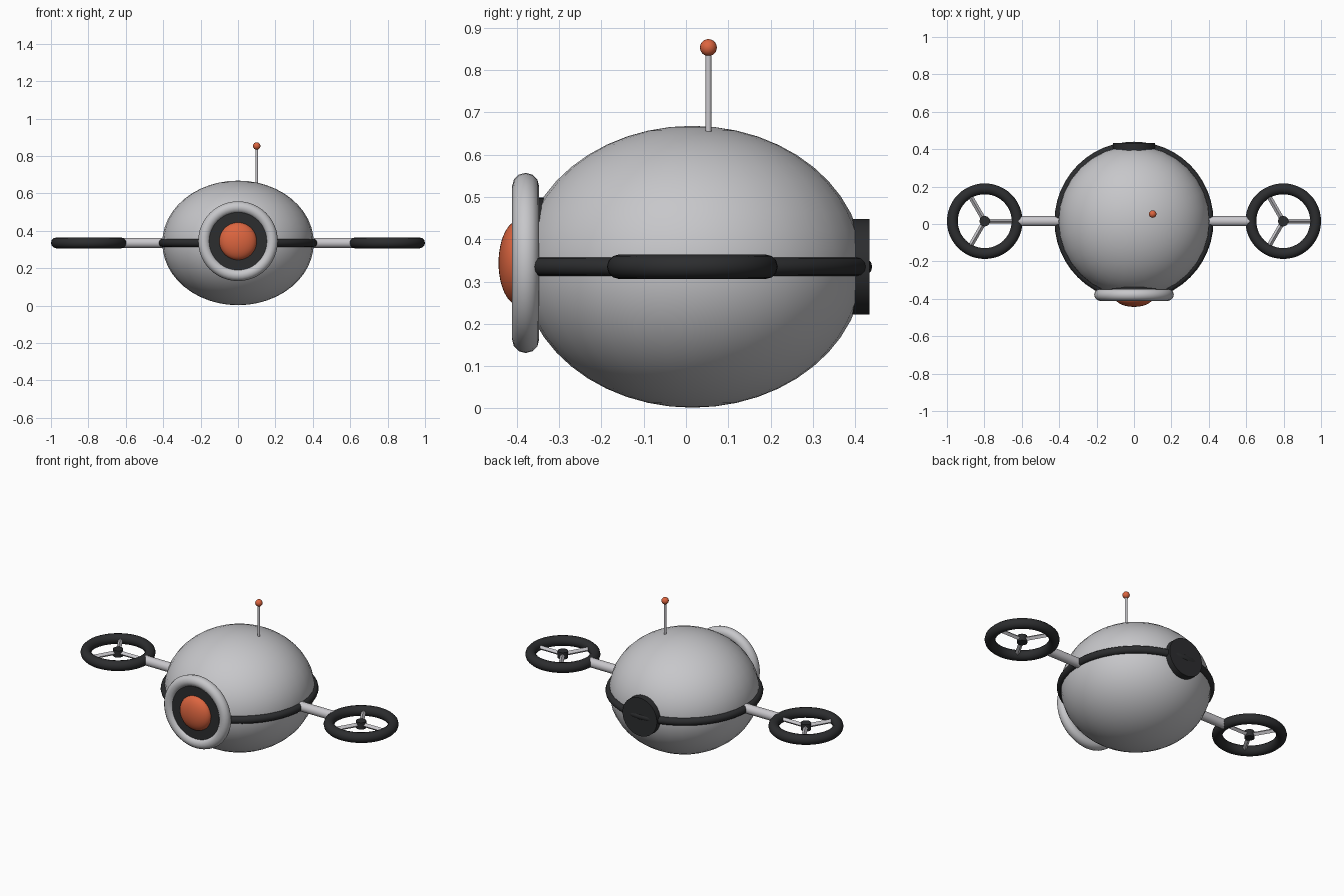
import bpy
from math import cos, sin, radians
from mathutils import Vector

cube = bpy.data.objects.get("Cube")
if cube:
    bpy.data.objects.remove(cube, do_unlink=True)


def material(name, r, g, b):
    m = bpy.data.materials.new(name)
    m.use_nodes = True
    m.diffuse_color = (r, g, b, 1)
    m.node_tree.nodes["Principled BSDF"].inputs["Base Color"].default_value = (r, g, b, 1)
    return m


SHELL = material("light grey shell", 0.57, 0.57, 0.59)
METAL = material("pale metal", 0.58, 0.57, 0.6)
DARK = material("dark rubber", 0.025, 0.026, 0.028)
ORANGE = material("orange glow", 0.72, 0.13, 0.05)

MID_Y, MID_Z, EYE_Z = 0.015, 0.335, 0.344
FACING = (radians(90), 0, 0)


def finish(name, mat, smooth=True):
    ob = bpy.context.object
    ob.name = name
    ob.data.materials.append(mat)
    if smooth:
        bpy.ops.object.shade_smooth_by_angle(angle=radians(40))
    return ob


def ball(name, mat, loc, size, segments=32, rings=24):
    bpy.ops.mesh.primitive_uv_sphere_add(segments=segments, ring_count=rings, radius=1, location=loc)
    bpy.context.object.scale = size
    bpy.ops.object.transform_apply(location=False, rotation=False, scale=True)
    return finish(name, mat)


def ring(name, mat, loc, major, minor, rot=(0, 0, 0), sides=12):
    bpy.ops.mesh.primitive_torus_add(major_radius=major, minor_radius=minor, major_segments=48,
                                     minor_segments=sides, location=loc, rotation=rot)
    return finish(name, mat)


def rod(name, mat, start, end, radius, sides=24):
    a, b = Vector(start), Vector(end)
    bpy.ops.mesh.primitive_cylinder_add(vertices=sides, radius=radius, depth=(b - a).length,
                                        location=(a + b) / 2,
                                        rotation=(b - a).to_track_quat("Z", "Y").to_euler())
    return finish(name, mat, sides > 6)


# Body with its belt
ball("body", SHELL, (0, MID_Y, MID_Z), (0.405, 0.405, 0.333))
ring("belt", DARK, (0, MID_Y, MID_Z), 0.403, 0.022)

# Eye: pale rim, dark socket, orange lens
ring("eye_rim", SHELL, (0, -0.379, EYE_Z), 0.181, 0.032, FACING)
rod("eye_socket", DARK, (0, -0.32, EYE_Z), (0, -0.396, EYE_Z), 0.155, 32)
ball("eye_lens", ORANGE, (0, -0.395, EYE_Z), (0.1, 0.048, 0.1))

# Rear cap
rod("rear_cap", DARK, (0, 0.38, MID_Z), (0, 0.434, MID_Z), 0.113, 32)

# Antenna
rod("antenna_rod", METAL, (0.1, 0.053, 0.64), (0.1, 0.053, 0.85), 0.007, 12)
ball("antenna_tip", ORANGE, (0.1, 0.053, 0.853), (0.02, 0.02, 0.02), 16, 12)

# Arms and rotors on both sides
for side, label in ((1, "left"), (-1, "right")):
    hub = Vector((side * 0.798, MID_Y, MID_Z))
    rod(label + "_arm", METAL, (side * 0.38, MID_Y, MID_Z), (side * 0.62, MID_Y, MID_Z), 0.027)
    ring(label + "_rotor_ring", DARK, hub, 0.173, 0.029)
    rod(label + "_rotor_hub", DARK, hub - Vector((0, 0, 0.02)), hub + Vector((0, 0, 0.02)), 0.028, 16)
    for i in range(3):
        a = radians(120 * i)
        tip = hub + Vector((cos(a), sin(a), 0)) * 0.16
        rod(f"{label}_rotor_spoke_{i + 1}", METAL, hub, tip, 0.013, 4)
